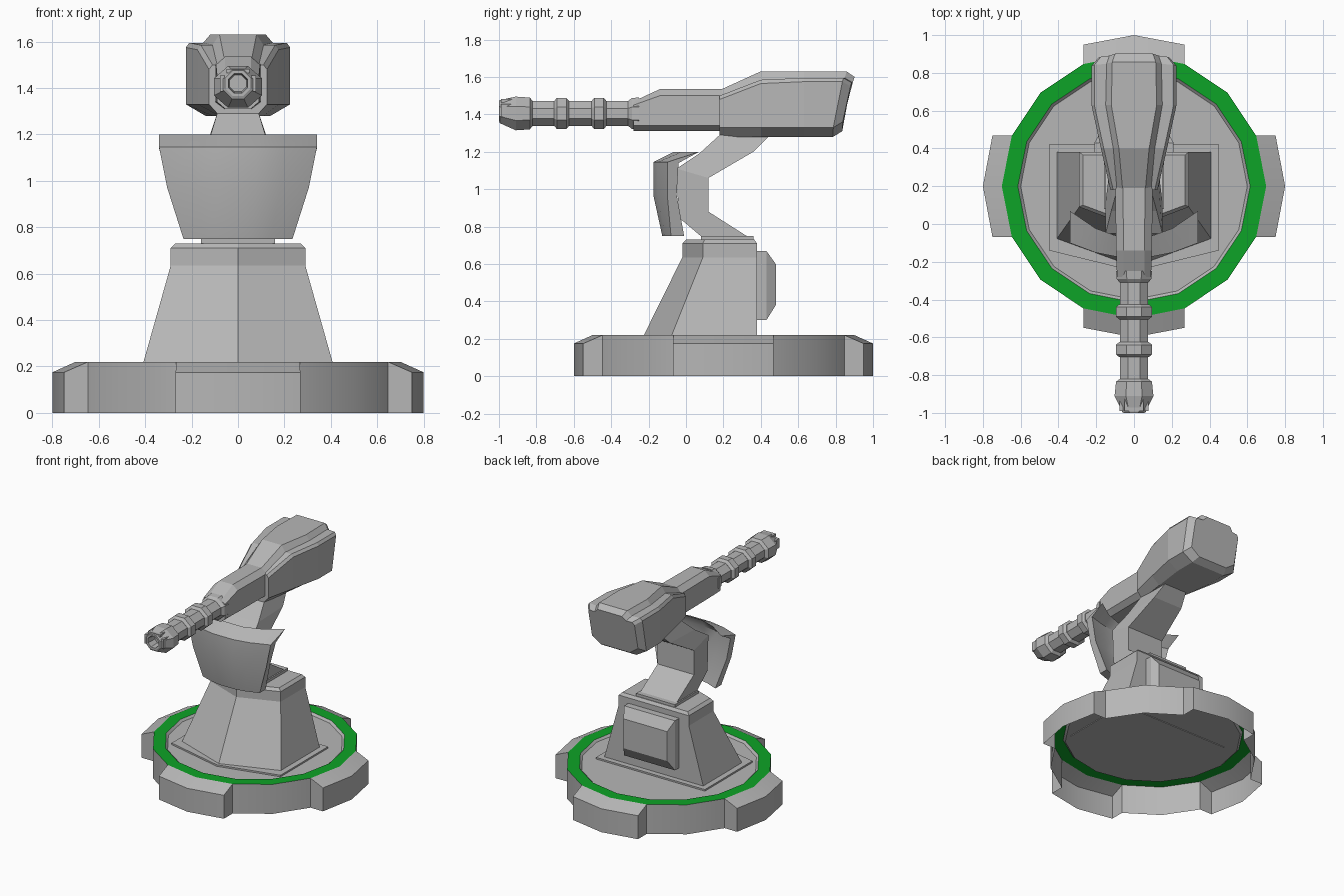
import bpy, bmesh, math
from math import radians, cos, sin

if "Cube" in bpy.data.objects:
    bpy.data.objects.remove(bpy.data.objects["Cube"])


def material(name, rgb):
    m = bpy.data.materials.new(name)
    m.use_nodes = True
    m.diffuse_color = (*rgb, 1)
    m.node_tree.nodes["Principled BSDF"].inputs["Base Color"].default_value = (*rgb, 1)
    return m


GREY = material("light grey metal", (0.47, 0.47, 0.47))
DARK = material("dark bore grey", (0.12, 0.12, 0.12))
GREEN = material("green light", (0.004, 0.37, 0.02))


def finish(bm, name, mats=(GREY,), smooth=None, solid=True):
    bmesh.ops.remove_doubles(bm, verts=bm.verts, dist=0.0005)
    if solid:
        bmesh.ops.recalc_face_normals(bm, faces=bm.faces)
    me = bpy.data.meshes.new(name)
    bm.to_mesh(me)
    bm.free()
    ob = bpy.data.objects.new(name, me)
    bpy.context.collection.objects.link(ob)
    for m in mats:
        me.materials.append(m)
    if smooth:
        bpy.ops.object.select_all(action='DESELECT')
        ob.select_set(True)
        bpy.context.view_layer.objects.active = ob
        bpy.ops.object.shade_smooth_by_angle(angle=radians(smooth))
    return ob


def loft(name, rings, smooth=None, caps=(True, True)):
    """Skin a list of closed rings of points."""
    bm = bmesh.new()
    rows = [[bm.verts.new(p) for p in r] for r in rings]
    n = len(rows[0])
    for a, b in zip(rows, rows[1:]):
        for i in range(n):
            j = (i + 1) % n
            bm.faces.new((a[i], a[j], b[j], b[i]))
    if caps[0]:
        bm.faces.new(rows[0][::-1])
    if caps[1]:
        bm.faces.new(rows[-1])
    return finish(bm, name, smooth=smooth)


def mirror_ring(half):
    """Complete a right-hand half ring of points across x = 0."""
    return half + [(-x, y, z) for x, y, z in reversed(half) if x > 0]


# Base shell, open underneath, with four blocks and a ring of lights
CY, STEP = 0.2, math.tau / 16


def polar(r, a, z):
    return (r * cos(a), CY + r * sin(a), z)


def block_outer(i, z):
    k = i % 4
    if k == 0:
        return polar(0.8, i * STEP, z)
    centre = (i - 1 if k == 1 else i + 1) * STEP
    return polar(0.796, centre + radians(19.7 if k == 1 else -19.7), z)


bm = bmesh.new()


def face(*pts):
    return bm.faces.new([bm.verts.new(p) for p in pts])


lights = []
for i in range(16):
    a, b = i * STEP, (i + 1) * STEP
    top_a, top_b = polar(0.7, a, 0.22), polar(0.7, b, 0.22)
    lights.append(face(top_a, top_b, polar(0.615, b, 0.22), polar(0.615, a, 0.22)))
    face(polar(0.615, a, 0.22), polar(0.615, b, 0.22),
         polar(0.6, b, 0.205), polar(0.6, a, 0.205))
    if i % 4 in (0, 3):
        oa, ob_ = block_outer(i, 0.175), block_outer(i + 1, 0.175)
        face(oa, ob_, top_b, top_a)
        face(block_outer(i, 0), block_outer(i + 1, 0), ob_, oa)
    else:
        face(polar(0.7, a, 0), polar(0.7, b, 0), top_b, top_a)
    if i % 2:
        flip = 1 if i % 4 == 1 else -1
        face(*[polar(0.7, a, 0), polar(0.7, a, 0.22),
               block_outer(i, 0.175), block_outer(i, 0)][::flip])
face(*[polar(0.6, i * STEP, 0.205) for i in range(16)])
bmesh.ops.inset_individual(bm, faces=lights, thickness=0.009)
for f in lights:
    f.material_index = 1
finish(bm, "base", (GREY, GREEN), smooth=23, solid=False)


# Pedestal: wedge-fronted tower standing on a thin plate
def wedge(w, nose, side, back, z):
    return [(0, nose, z), (w, side, z), (w, back, z), (-w, back, z), (-w, side, z)]


loft("pedestal_plate", [wedge(0.45, -0.25, -0.14, 0.42, 0.2),
                        wedge(0.45, -0.25, -0.14, 0.42, 0.217)])
loft("pedestal", [wedge(0.41, -0.23, -0.08, 0.38, 0.21),
                  wedge(0.29, -0.02, 0.09, 0.38, 0.635),
                  wedge(0.29, -0.02, 0.09, 0.38, 0.71),
                  wedge(0.27, 0.0, 0.1, 0.365, 0.73)])


def rect_y(w, y, z0, z1):
    return [(-w, y, z0), (w, y, z0), (w, y, z1), (-w, y, z1)]


loft("rear_box", [rect_y(0.21, 0.37, 0.3, 0.67), rect_y(0.21, 0.43, 0.3, 0.67),
                  rect_y(0.18, 0.48, 0.38, 0.6)])


# Collar and bent support arm
def rect_z(w, y0, y1, z0, z1):
    return [(-w, y0, z0), (w, y0, z0), (w, y1, z1), (-w, y1, z1)]


loft("collar", [rect_z(0.16, 0.08, 0.36, z, z) for z in (0.72, 0.75)])
loft("support_arm", [rect_z(0.15, 0.09, 0.34, 0.74, 0.74),
                     rect_z(0.15, -0.04, 0.12, 0.85, 0.88),
                     rect_z(0.15, -0.05, 0.12, 1.11, 1.06),
                     rect_z(0.12, 0.07, 0.36, 1.19, 1.2),
                     rect_z(0.09, 0.18, 0.45, 1.29, 1.29)])

# Curved shield: each profile point has centre y, end y, half width and height
PROFILE = [(-0.18, -0.10, 0.34, 1.145), (-0.075, 0.07, 0.34, 1.2),
           (-0.10, -0.04, 0.34, 1.14), (-0.11, -0.05, 0.30, 0.97),
           (-0.07, -0.01, 0.235, 0.75), (-0.13, -0.08, 0.235, 0.75),
           (-0.18, -0.10, 0.305, 0.97)]
loft("shield", [[(t * w, c + (e - c) * t * t, z) for c, e, w, z in PROFILE]
                for t in (-1, -0.6, -0.25, 0.25, 0.6, 1)], smooth=32)


# Gun housing: fore body, then a wide sloped rear head
def body_ring(y, top, zt, w, zu, zl, bot, zb):
    return mirror_ring([(top, y, zt), (w, y, zu), (w, y, zl), (bot, y, zb)])


loft("fore_body", [body_ring(-0.28, 0.055, 1.47, 0.09, 1.45, 1.34, 0.055, 1.31),
                   body_ring(-0.14, 0.055, 1.535, 0.095, 1.5, 1.34, 0.055, 1.31),
                   body_ring(0.3, 0.06, 1.535, 0.1, 1.5, 1.34, 0.06, 1.31)])


def head_ring(y, top, zt, shoulder, w, zu, bot, zb, slant=0.0, bow=0.0):
    pts = [(top, zt), (shoulder, zu), (w - 0.015, zu), (w, zu - 0.02),
           (w, zb + 0.05), (bot, zb)]
    return mirror_ring([(x, y - slant * (1.63 - z) - bow * x, z) for x, z in pts])


loft("rear_head", [head_ring(0.18, 0.06, 1.53, 0.09, 0.125, 1.5, 0.08, 1.28),
                   head_ring(0.40, 0.08, 1.63, 0.11, 0.175, 1.585, 0.11, 1.28),
                   head_ring(0.63, 0.12, 1.63, 0.15, 0.225, 1.595, 0.14, 1.28),
                   head_ring(0.87, 0.115, 1.63, 0.145, 0.225, 1.595, 0.14, 1.28, 0.2, 0.1),
                   head_ring(0.92, 0.10, 1.60, 0.13, 0.19, 1.57, 0.12, 1.31, 0.22, 0.12)])


# Octagonal barrel with two collars and a hollow, tapered muzzle
def octagon(y, r, cz=1.405, rx=None):
    rx = rx or r
    return [(rx * sx, y, cz + r * sz) for sx, sz in
            [(cos(k * math.tau / 8 + math.pi / 8) / cos(math.pi / 8),
              sin(k * math.tau / 8 + math.pi / 8) / cos(math.pi / 8)) for k in range(8)]]


loft("barrel", [octagon(-0.85, 0.066, rx=0.075), octagon(-0.25, 0.066, rx=0.075)])
for label, y in (("front", -0.665), ("rear", -0.465)):
    loft(label + "_barrel_collar",
         [octagon(y + d, r, rx=r + 0.012) for d, r in
          ((-0.04, 0.066), (-0.025, 0.084), (0.025, 0.084), (0.04, 0.066))])
loft("barrel_root", [octagon(y, r, rx=r + 0.01) for y, r in
                     ((-0.31, 0.066), (-0.29, 0.082), (-0.25, 0.086))])
loft("muzzle", [octagon(-0.82, 0.066, rx=0.075), octagon(-0.835, 0.085, rx=0.095),
                octagon(-0.91, 0.09, rx=0.103), octagon(-0.995, 0.062, 1.415),
                octagon(-1.0, 0.055, 1.42), octagon(-1.0, 0.042, 1.42),
                octagon(-0.93, 0.036, 1.42)])

# Raised prongs above and beside the muzzle mouth
for label, x, z, w, h in (("top", 0, 1.473, 0.05, 0.009), ("left", 0.068, 1.42, 0.01, 0.035),
                          ("right", -0.068, 1.42, 0.01, 0.035)):
    loft(label + "_muzzle_prong",
         [[(x + sx * w, y, z + sz * h) for sx, sz in ((-1, -1), (1, -1), (1, 1), (-1, 1))]
          for y in (-0.99, -0.9)])
bpy.data.materials.remove(DARK)
